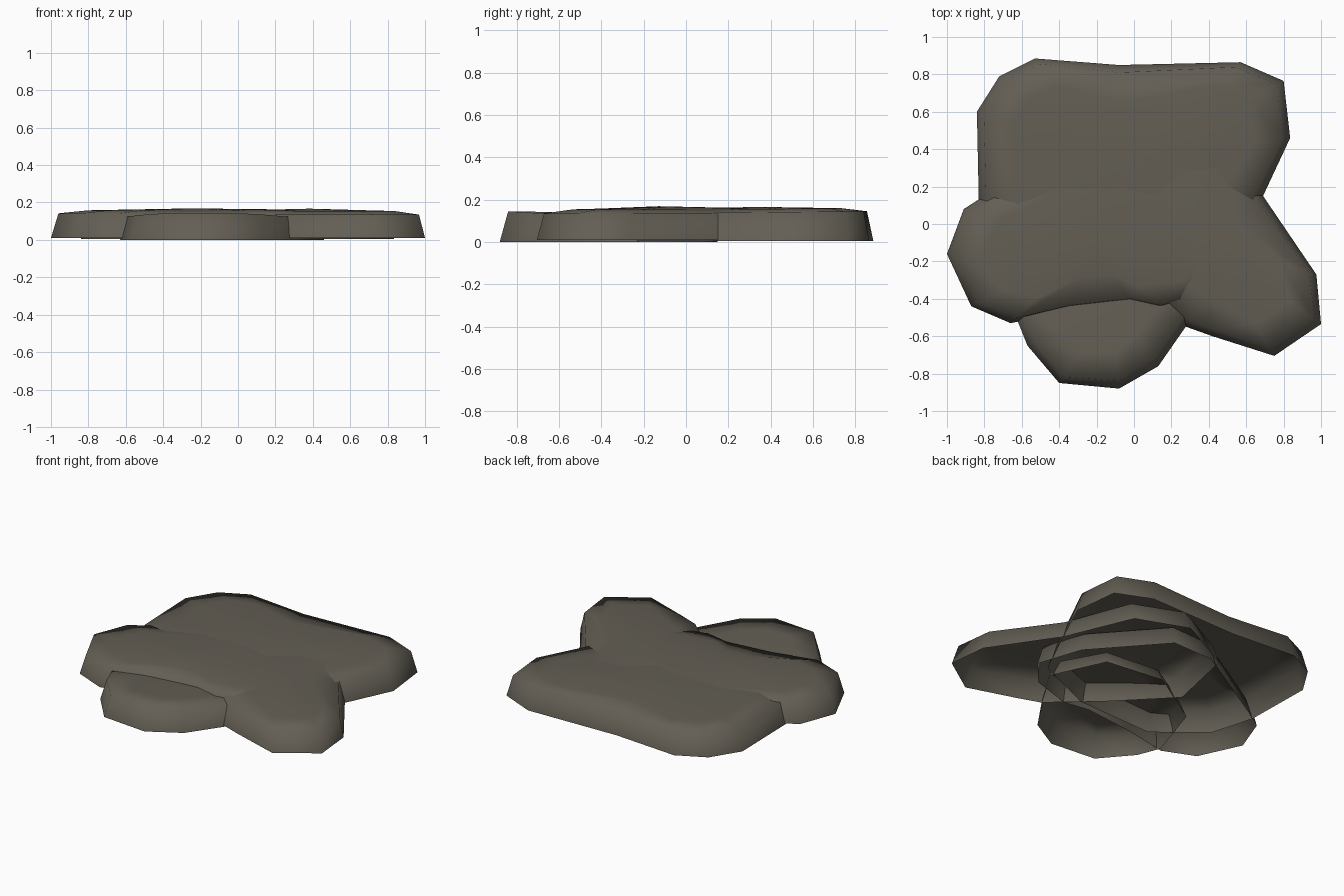
import bpy
import bmesh
from mathutils import Vector

if "Cube" in bpy.data.objects:
    bpy.data.objects.remove(bpy.data.objects["Cube"], do_unlink=True)

STONE = (0.125, 0.113, 0.09, 1)
stone = bpy.data.materials.new("grey brown stone")
stone.use_nodes = True
stone.diffuse_color = STONE
stone.node_tree.nodes["Principled BSDF"].inputs["Base Color"].default_value = STONE


def slab(name, outline, rim, top, base=0.0, tilt=0.0):
    """Open-bottomed stone: leaning wall, rounded shoulder and a low crown."""
    points = [Vector((x, y, 0)) for x, y in outline]
    centre = sum(points, Vector()) / len(points)
    bm = bmesh.new()
    rings = []
    # each ring moves a set distance in from the outline; tilt raises the back
    for inset, z, lean in ((0, base, 0), (0.04, rim, tilt),
                           (0.2, rim + 0.6 * (top - rim), tilt)):
        ring = []
        for p in points:
            q = p + (centre - p).normalized() * inset
            ring.append(bm.verts.new((q.x, q.y, z + lean * (q.y - centre.y))))
        rings.append(ring)
    crown = bm.verts.new((centre.x, centre.y, top))
    n = len(points)
    for low, high in zip(rings, rings[1:]):
        for i in range(n):
            j = (i + 1) % n
            bm.faces.new((low[i], low[j], high[j], high[i]))
    for i in range(n):
        bm.faces.new((rings[-1][i], rings[-1][(i + 1) % n], crown))
    for face in bm.faces:
        face.smooth = True
    mesh = bpy.data.meshes.new(name)
    bm.to_mesh(mesh)
    bm.free()
    mesh.materials.append(stone)
    bpy.context.collection.objects.link(bpy.data.objects.new(name, mesh))


def ccw(outline):
    """Outlines listed clockwise are turned so that faces point outwards."""
    return outline[::-1]


# broad stone at the back
slab("back_slab", ccw([(-0.84, 0.6), (-0.72, 0.79), (-0.53, 0.885), (-0.08, 0.85),
                       (0.57, 0.865), (0.8, 0.765), (0.835, 0.46), (0.69, 0.15),
                       (0.52, -0.2), (0.1, -0.38), (-0.45, -0.4), (-0.75, -0.15),
                       (-0.83, 0.13)]),
     0.14, 0.166, 0.005, 0.01)

# stone on the left of the pile, lying over the front one
slab("left_slab", ccw([(-0.77, 0.17), (-0.91, 0.08), (-1, -0.16), (-0.87, -0.44),
                       (-0.66, -0.53), (-0.35, -0.47), (0, -0.43), (0.17, -0.46),
                       (0.45, -0.37), (0.6, -0.2), (0.5, 0.1), (0.12, 0.53),
                       (-0.18, 0.52)][::-1])[::-1][::-1],
     0.142, 0.169, 0.01)

# low stone at the front, dipping under the others
slab("front_slab", [(-0.63, -0.5), (-0.57, -0.65), (-0.4, -0.85), (-0.08, -0.88),
                    (0.13, -0.76), (0.29, -0.53), (0.46, -0.25), (0.3, 0.1),
                    (-0.1, 0.15), (-0.5, -0.1)],
     0.12, 0.132, 0, -0.06)

# long stone on the right, running under the back one
slab("right_slab", [(0.28, -0.55), (0.42, -0.6), (0.75, -0.705), (1, -0.535),
                    (0.975, -0.27), (0.69, 0.15), (0.5, 0.6), (0.16, 0.73),
                    (-0.24, 0.52), (-0.34, 0.05), (0, -0.3)],
     0.135, 0.167, 0.01)
